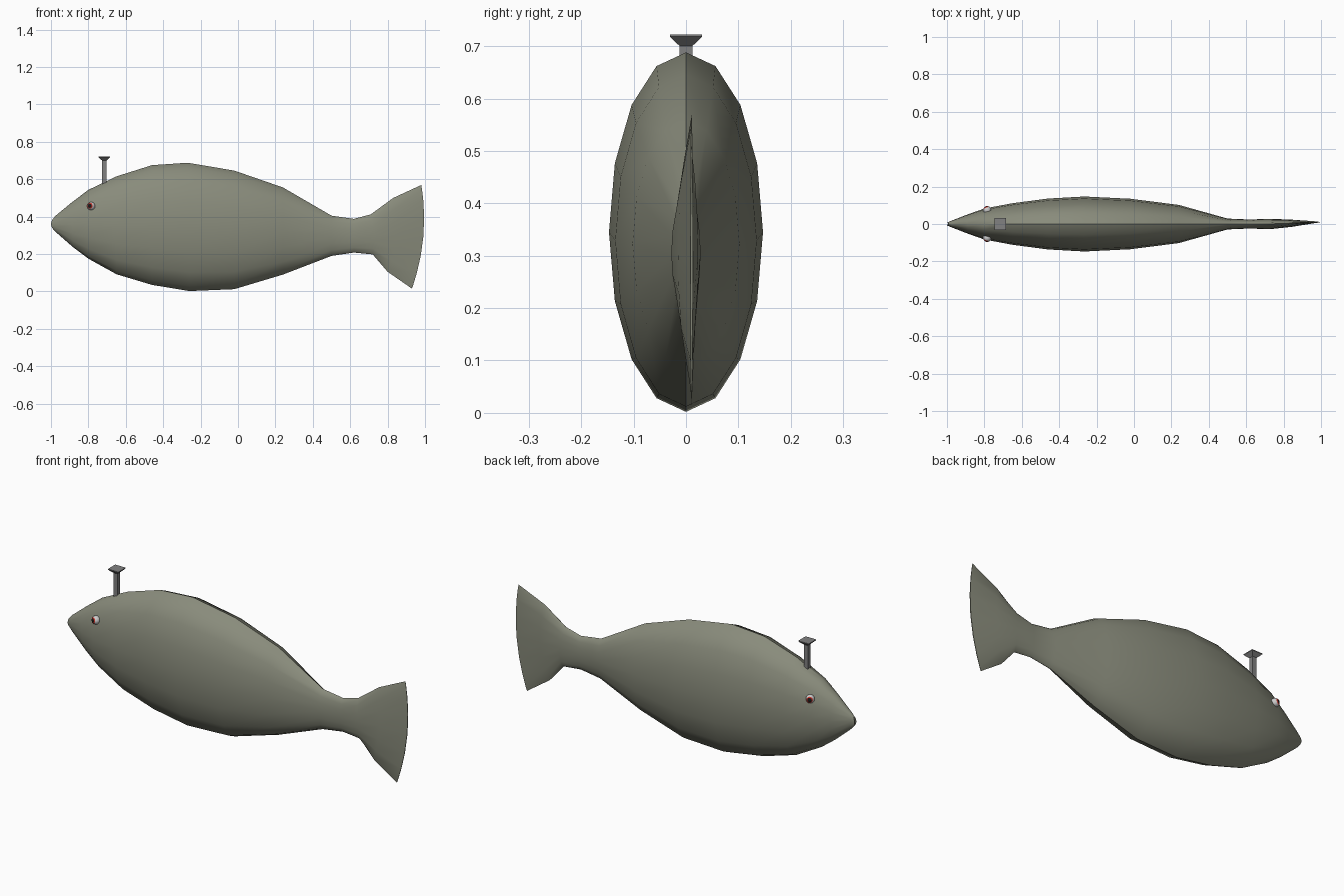
import bpy, bmesh, math
from mathutils import Vector

if "Cube" in bpy.data.objects:
    bpy.data.objects.remove(bpy.data.objects["Cube"])


def material(name, rgb):
    m = bpy.data.materials.new(name)
    m.diffuse_color = (*rgb, 1)
    m.use_nodes = True
    m.node_tree.nodes["Principled BSDF"].inputs["Base Color"].default_value = m.diffuse_color
    return m


def finish(name, bm, mats, angle=40):
    bmesh.ops.recalc_face_normals(bm, faces=bm.faces)
    me = bpy.data.meshes.new(name)
    bm.to_mesh(me)
    bm.free()
    for m in mats:
        me.materials.append(m)
    ob = bpy.data.objects.new(name, me)
    bpy.context.collection.objects.link(ob)
    bpy.ops.object.select_all(action='DESELECT')
    ob.select_set(True)
    bpy.context.view_layer.objects.active = ob
    bpy.ops.object.shade_smooth_by_angle(angle=math.radians(angle))
    return ob


def loft(bm, rings):
    loops = [[bm.verts.new(p) for p in r] for r in rings]
    for a, b in zip(loops, loops[1:]):
        n = len(a)
        for i in range(n):
            bm.faces.new((a[i], a[(i + 1) % n], b[(i + 1) % n], b[i]))
    bm.faces.new(loops[0])
    bm.faces.new(loops[-1])


olive = material("olive", (0.25, 0.26, 0.20))
steel = material("steel", (0.22, 0.22, 0.22))
white = material("eye_white", (0.75, 0.75, 0.72))
red = material("iris_red", (0.6, 0.03, 0.02))
black = material("pupil_black", (0.01, 0.01, 0.01))

# Body and tail: top x, top z, bottom x, bottom z, half width, y shift, x bulge
sections = [
    (-0.99, 0.388, -0.993, 0.338, 0.008, 0, -0.008),
    (-0.975, 0.405, -0.975, 0.318, 0.018, 0, 0),
    (-0.89, 0.475, -0.88, 0.235, 0.053, 0, 0),
    (-0.80, 0.543, -0.80, 0.175, 0.083, 0, 0),
    (-0.65, 0.615, -0.65, 0.092, 0.111, 0, 0),
    (-0.46, 0.675, -0.46, 0.035, 0.136, 0, 0),
    (-0.27, 0.688, -0.26, 0.002, 0.147, 0, 0),
    (-0.02, 0.646, -0.02, 0.012, 0.135, 0, 0),
    (0.24, 0.556, 0.24, 0.090, 0.102, 0, 0),
    (0.50, 0.405, 0.50, 0.190, 0.029, 0, 0),
    (0.62, 0.388, 0.62, 0.208, 0.024, 0, 0),
    (0.71, 0.412, 0.72, 0.198, 0.028, 0, 0.01),
    (0.83, 0.500, 0.80, 0.105, 0.019, 0.004, 0.03),
    (0.98, 0.569, 0.93, 0.015, 0.002, 0.011, 0.036),
]
rings = []
for tx, tz, bx, bz, w, dy, bulge in sections:
    ring = []
    for i in range(16):
        a = i * math.tau / 16
        c = math.cos(a)
        f = (1 + c) / 2
        ring.append((bx + (tx - bx) * f + bulge * (1 - c * c),
                     dy + w * math.sin(a), bz + (tz - bz) * f))
    rings.append(ring)
bm = bmesh.new()
loft(bm, rings)
finish("fish_body", bm, [olive])

# Periscope: square post flaring to a flat cap
bm = bmesh.new()
loft(bm, [[(-0.715 + sx * h, sy * h, z) for sx, sy in ((-1, -1), (1, -1), (1, 1), (-1, 1))]
          for h, z in ((0.012, 0.54), (0.012, 0.70), (0.031, 0.718), (0.031, 0.722))])
finish("periscope", bm, [steel])

# Eyes: iris rings looking outward and slightly forward
for side, label in ((-1, "right"), (1, "left")):
    look = Vector((-0.45, side, 0.12)).normalized()
    bm = bmesh.new()
    bmesh.ops.create_uvsphere(bm, u_segments=16, v_segments=12, radius=0.022)
    for f in bm.faces:
        ang = f.calc_center_median().angle(Vector((0, 0, 1)))
        f.material_index = 2 if ang < 0.5 else 1 if ang < 0.8 else 0
    ob = finish("eye_" + label, bm, [white, red, black], 60)
    ob.rotation_euler = look.to_track_quat('Z', 'Y').to_euler()
    ob.location = (-0.785, side * 0.074, 0.456)
